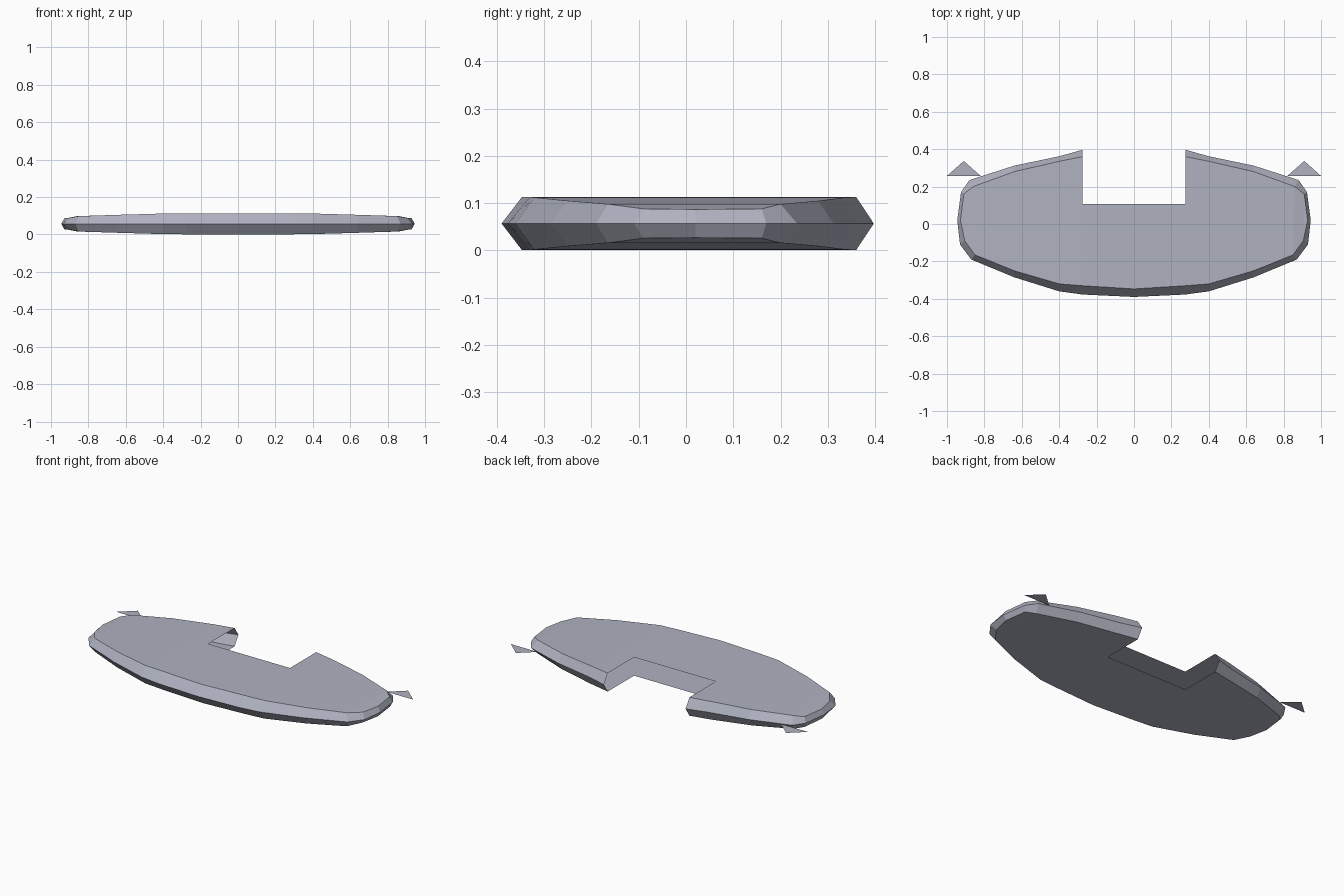
import bpy
import bmesh

default_cube = bpy.data.objects.get("Cube")
if default_cube:
    bpy.data.objects.remove(default_cube, do_unlink=True)

MID_HEIGHT = 0.057
NOTCH_Y = 0.107

grey = bpy.data.materials.new("blue_grey")
grey.use_nodes = True
colour = (0.43, 0.45, 0.53, 1)
grey.diffuse_color = colour
grey.node_tree.nodes["Principled BSDF"].inputs["Base Color"].default_value = colour


def finish(name, bm, mirror_axes):
    """Turn a bmesh into an object mirrored about the middle plane(s)."""
    mesh = bpy.data.meshes.new(name)
    bm.to_mesh(mesh)
    bm.free()
    mesh.materials.append(grey)
    obj = bpy.data.objects.new(name, mesh)
    obj.location.z = MID_HEIGHT
    bpy.context.collection.objects.link(obj)
    mirror = obj.modifiers.new("Mirror", 'MIRROR')
    mirror.use_axis = mirror_axes
    return obj


# Half outline, front centre round to the notch: ridge x, y, then rim x, y, height
outline = [
    (0, -.39, 0, -.347, .056),
    (.275, -.377, .275, -.33, .056),
    (.4, -.36, .4, -.32, .055),
    (.64, -.285, .64, -.25, .048),
    (.87, -.19, .85, -.165, .041),
    (.93, -.11, .905, -.09, .031),
    (.945, .02, .928, .02, .03),
    (.925, .17, .91, .16, .031),
    (.88, .235, .86, .2, .041),
    (.64, .312, .64, .28, .048),
    (.4, .362, .4, .335, .055),
    (.275, .397, .275, .36, .056),
]

# Upper right quarter of the hollow shell, open at the notch
bm = bmesh.new()
ridge = [bm.verts.new((p[0], p[1], 0)) for p in outline]
rim = [bm.verts.new(p[2:]) for p in outline]
last = len(outline) - 1
for i in range(last):
    bm.faces.new((ridge[i], ridge[i + 1], rim[i + 1], rim[i]))

# Gently domed plate in strips running from front to back
notch_corner = bm.verts.new((rim[1].co.x, NOTCH_Y, rim[1].co.z))
notch_centre = bm.verts.new((0, NOTCH_Y, rim[0].co.z))
bm.faces.new((rim[0], rim[1], notch_corner, notch_centre))
bm.faces.new((rim[1], rim[2], rim[last - 1], rim[last], notch_corner))
for front in range(2, 5):
    back = last + 1 - front
    bm.faces.new((rim[front], rim[front + 1], rim[back - 1], rim[back]))
bm.faces.new((rim[5], rim[6], rim[7]))
finish("hollow_plate", bm, (True, False, True))

# Thin triangular tabs at the rear corners
bm = bmesh.new()
tab = [bm.verts.new((x, y, 0)) for x, y in ((.82, .257), (1, .257), (.91, .337))]
bm.faces.new(tab)
finish("corner_tabs", bm, (True, False, False))
